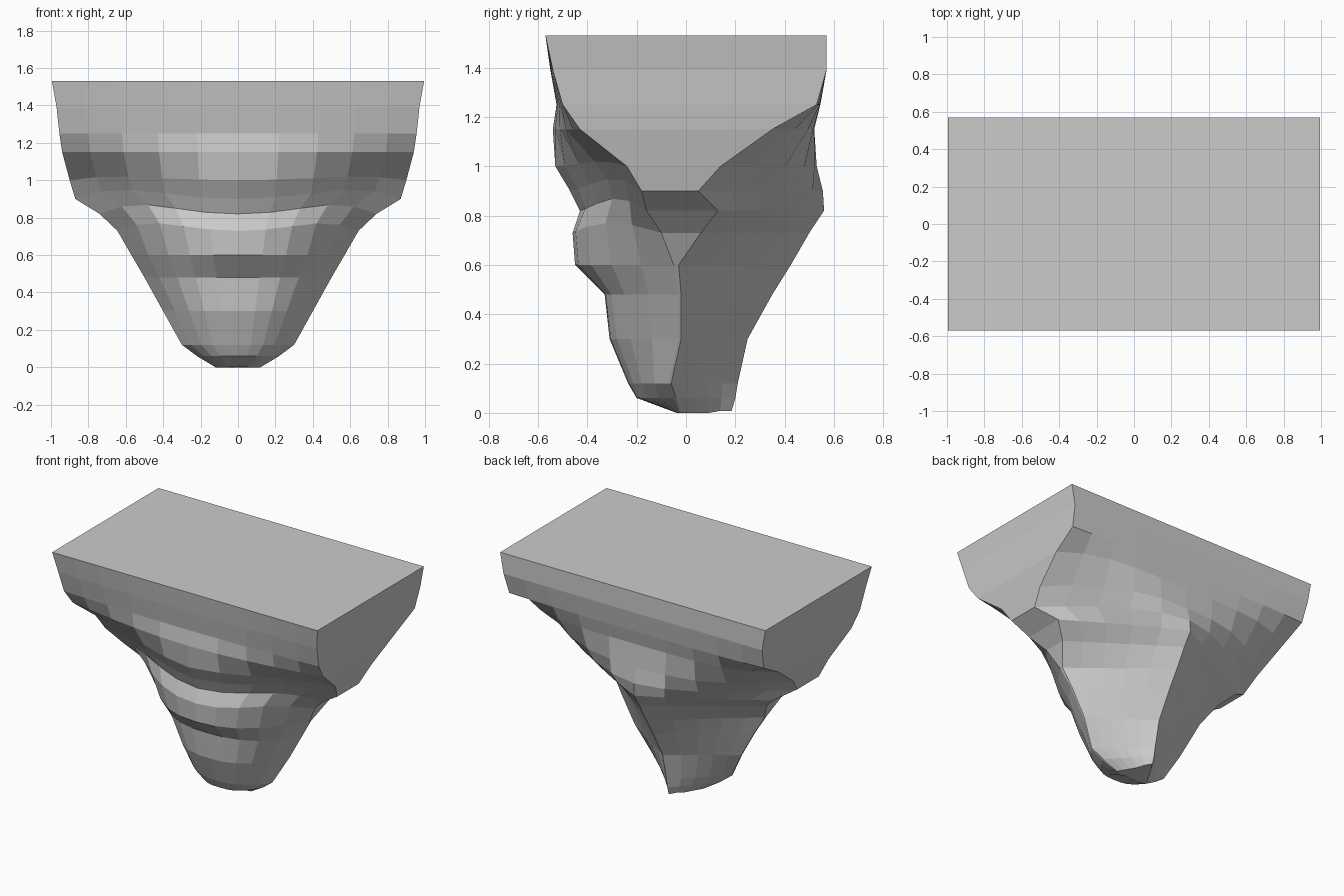
import bpy, bmesh, math

if "Cube" in bpy.data.objects:
    bpy.data.objects.remove(bpy.data.objects["Cube"])

# Rock levels: z, half width, front centre y, front side y, back side y, back centre y,
# front power, back power, front lift
LEVELS = [
    (1.530, .995, -.57, -.57, .57, .57, 2, 4, 0),
    (1.390, .97, -.55, -.54, .57, .57, 2, 4, 0),
    (1.250, .955, -.525, -.50, .53, .545, 2, 4, 0),
    (1.150, .94, -.54, -.43, .35, .52, 1.7, 4.5, 0),
    (1.000, .90, -.53, -.24, .14, .53, 1.4, 2.6, .02),
    (.900, .87, -.47, -.18, .05, .555, 1.5, 1.7, .05),
    (.820, .74, -.43, -.16, .13, .56, 1.7, 1.1, .05),
    (.730, .645, -.46, -.10, .06, .50, 2.3, 1, .04),
    (.600, .57, -.45, -.05, -.03, .425, 2.3, 1, 0),
    (.480, .50, -.33, -.03, -.02, .35, 3, 1, 0),
    (.300, .40, -.31, -.03, -.02, .25, 2.8, 1, 0),
    (.120, .30, -.235, -.07, -.06, .21, 2.5, 1, 0),
    (.060, .22, -.20, -.05, -.04, .20, 3, 1, 0),
    (.005, .12, -.04, -.03, -.02, .185, 2, 1, 0),
]
COLUMNS = (-1, -.84, -.65, -.45, -.23, 0, .23, .45, .65, .84, 1)


def ring(bm, z, w, yf, sf, sb, yb, pf, pb, lift):
    front = [(u * w, yf + (sf - yf) * abs(u) ** pf, z + lift * math.sin(math.pi * u * u))
             for u in COLUMNS]
    back = [(u * w, yb + (sb - yb) * abs(u) ** pb, z) for u in reversed(COLUMNS)]
    return [bm.verts.new(p) for p in front + back]


# Rock body with rounded front, overhanging shelf and V-shaped keel behind
bm = bmesh.new()
rings = [ring(bm, *level) for level in LEVELS]
for upper, lower in zip(rings, rings[1:]):
    n = len(upper)
    for i in range(n):
        j = (i + 1) % n
        bm.faces.new((lower[i], lower[j], upper[j], upper[i]))

# Flat top and small flat foot
bm.faces.new(rings[0])
bm.faces.new(list(reversed(rings[-1])))
for v in rings[-1]:
    v.co.z = 0.0 if abs(v.co.x) > .05 else .008
bmesh.ops.recalc_face_normals(bm, faces=bm.faces[:])

mesh = bpy.data.meshes.new("rock_ledge")
bm.to_mesh(mesh)
bm.free()
rock = bpy.data.objects.new("rock_ledge", mesh)
bpy.context.collection.objects.link(rock)
